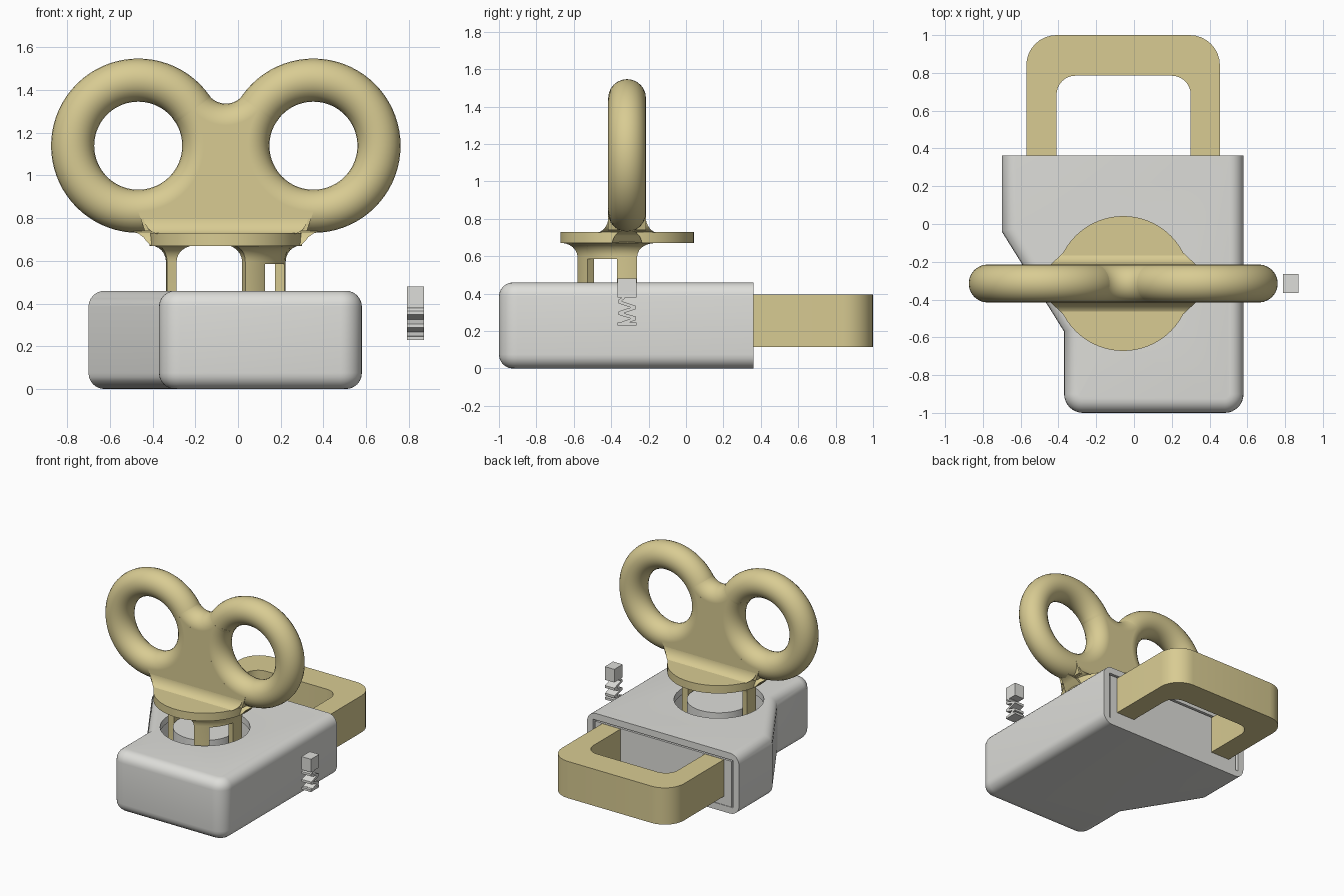
import bpy, bmesh, math
from math import sin, cos, radians, pi

if "Cube" in bpy.data.objects:
    bpy.data.objects.remove(bpy.data.objects["Cube"])

CX, CY = -0.057, -0.315  # turning axis of the key


def material(name, rgb):
    m = bpy.data.materials.new(name)
    m.diffuse_color = (*rgb, 1)
    m.use_nodes = True
    m.node_tree.nodes["Principled BSDF"].inputs["Base Color"].default_value = m.diffuse_color
    return m


GREY = material("light grey", (0.73, 0.73, 0.70))
TAN = material("sand tan", (0.69, 0.60, 0.29))


def finish(bm, name, mat, smooth=True):
    bmesh.ops.recalc_face_normals(bm, faces=bm.faces)
    me = bpy.data.meshes.new(name)
    bm.to_mesh(me)
    bm.free()
    ob = bpy.data.objects.new(name, me)
    bpy.context.collection.objects.link(ob)
    me.materials.append(mat)
    if smooth:
        shade(ob)
    return ob


def shade(ob):
    bpy.ops.object.select_all(action='DESELECT')
    bpy.context.view_layer.objects.active = ob
    ob.select_set(True)
    bpy.ops.object.shade_smooth_by_angle(angle=radians(26))


def loft(rows):
    """Closed solid through rings of equal length."""
    bm = bmesh.new()
    rings = [[bm.verts.new(p) for p in r] for r in rows]
    n = len(rings[0])
    for a, b in zip(rings, rings[1:]):
        for i in range(n):
            j = (i + 1) % n
            bm.faces.new((a[i], a[j], b[j], b[i]))
    bm.faces.new(rings[0][::-1])
    bm.faces.new(rings[-1])
    return bm


def prism(pts, z0, z1):
    return loft([[(x, y, z) for x, y in pts] for z in (z0, z1)])


def box(x0, x1, y0, y1):
    return [(x0, y0), (x1, y0), (x1, y1), (x0, y1)]


def arc(cx, cy, r, a0, a1, n):
    return [(cx + r * cos(radians(a0 + (a1 - a0) * i / n)),
             cy + r * sin(radians(a0 + (a1 - a0) * i / n))) for i in range(n + 1)]


# --- lock case: rounded block, open at the back, hollow ---
BACK, TOP, ROUND = 0.362, 0.46, 0.075


def case_outline(d):
    return [(0.58 - d, BACK), (-0.70 + d, BACK), (-0.70 + d, -0.04 + 0.286 * d),
            (-0.37 + d, -0.57 + 0.286 * d)] + \
        arc(-0.27, -0.90, 0.10 - d, 180, 270, 8) + arc(0.48, -0.90, 0.10 - d, 270, 360, 8)


levels = [(ROUND * (1 - cos(radians(t))), ROUND * (1 - sin(radians(t)))) for t in range(0, 91, 15)]
rows = [(z, d) for z, d in levels] + [(TOP - z, d) for z, d in levels[::-1]]
case = finish(loft([[(x, y, z) for x, y in case_outline(d)] for z, d in rows]),
              "lock_case", GREY, False)
cutters = [
    finish(prism([(-0.65, 0.5), (-0.65, -0.06), (-0.32, -0.59), (-0.32, -0.92),
                  (0.53, -0.92), (0.53, 0.5)], 0.05, 0.41), "cavity_cutter", GREY, False),
    finish(prism(arc(CX, CY, 0.31, 0, 352.5, 47), 0.3, 0.6), "key_hole_cutter", GREY, False)]
for c in cutters:
    c.hide_render = True
    mod = case.modifiers.new("cut", 'BOOLEAN')
    mod.operation, mod.solver, mod.object = 'DIFFERENCE', 'EXACT', c
bpy.ops.object.select_all(action='DESELECT')
bpy.context.view_layer.objects.active = case
case.select_set(True)
bpy.ops.object.convert(target='MESH')
for c in cutters:
    bpy.data.objects.remove(c)
shade(case)

# --- core standing inside the key hole, leaving a ring-shaped groove ---
finish(prism(arc(CX, CY, 0.222, 0, 352.5, 47), 0.04, TOP), "lock_core", GREY)

# --- plate closing the back, with a narrow slit around it ---
finish(prism(box(-0.634, 0.514, 0.31, 0.358), 0.04, 0.398), "back_plate", GREY)

# --- U-shaped latch sliding out of the back ---
outer = arc(0.295, 0.84, 0.16, 0, 90, 8) + arc(-0.41, 0.84, 0.16, 90, 180, 8)
inner = arc(-0.31, 0.685, 0.10, 180, 90, 8) + arc(0.20, 0.685, 0.10, 90, 0, 8)
finish(prism([(0.455, 0)] + outer + [(-0.57, 0), (-0.41, 0)] + inner + [(0.30, 0)],
             0.115, 0.395), "latch_loop", TAN)

# --- key rings ---
RING_Z, HALF, R, TUBE = 1.139, 0.41, 0.307, 0.101
for side, label in ((-1, "left"), (1, "right")):
    bpy.ops.mesh.primitive_torus_add(major_radius=R, minor_radius=TUBE, major_segments=72,
                                     minor_segments=24, rotation=(pi / 2, 0, 0),
                                     location=(CX + side * HALF, CY, RING_Z))
    ob = bpy.context.object
    ob.name = label + "_key_ring"
    ob.data.materials.append(TAN)
    shade(ob)

# --- flat web between the rings ---
half = arc(HALF, RING_Z, R, 144.4, 270, 24)
outline = arc(0, 1.435, 0.2, -144.4, -35.6, 14) + half[1:]
outline += [(HALF - 0.03, 0.74), (0.03 - HALF, 0.74)]
outline += [(-x, z) for x, z in half[:0:-1]]
finish(loft([[(CX + x, y, z) for x, z in outline] for y in (CY - TUBE, CY + TUBE)]),
       "key_web", TAN)

# --- rounded saddle along the web's top edge ---
rows = []
for i in range(25):
    a = radians(-146 + 112 * i / 24)
    rows.append([(CX + (0.2 + TUBE * cos(t)) * cos(a), CY + TUBE * sin(t),
                  1.435 + (0.2 + TUBE * cos(t)) * sin(a))
                 for t in (2 * pi * k / 24 for k in range(24))])
finish(loft(rows), "web_saddle", TAN)

# --- disc under the rings ---
finish(prism(arc(CX, CY, 0.357, 0, 354.375, 63), 0.67, 0.73), "key_disc", TAN)


def rect_ring(hx, hy, z):
    return [(CX + sx * hx, CY + sy * hy, z) for sx, sy in ((-1, -1), (1, -1), (1, 1), (-1, 1))]


# --- flares blending web into disc, and ring bottoms into its rim ---
rows = []
for i in range(9):
    t = radians(90 * i / 8)
    f = 1 - sin(t)
    rows.append(rect_ring(0.385 - 0.075 * f, 0.1 + 0.07 * f, 0.725 + 0.085 * (1 - cos(t))))
finish(loft(rows), "web_flare", TAN)
finish(loft([rect_ring(w, d, z) for w, d, z in
             ((0.35, 0.08, 0.671), (0.37, 0.075, 0.69), (0.385, 0.065, 0.71),
              (0.41, 0.05, 0.728), (0.43, 0.04, 0.736), (0.43, 0.04, 0.78))]), "ring_flare", TAN)


# --- legs: ring sectors that flare out under the disc ---
def sector(name, a0, a1, z0):
    rows = []
    levels = [(z0, 0.0)] + [(0.595 + 0.076 * sin(radians(t)), 0.07 * (1 - cos(radians(t))))
                            for t in range(0, 91, 15)]
    for z, f in levels:
        da = math.degrees(f / 0.26)
        pts = arc(CX, CY, 0.28 + f, a0 - da, a1 + da, 12) + \
            arc(CX, CY, 0.235 - f, a1 + da, a0 - da, 12)
        rows.append([(x, y, z) for x, y in pts])
    finish(loft(rows), name, TAN)


for name, a in (("left_leg", 180), ("right_leg", 0), ("front_leg", -60)):
    sector(name, a - 11, a + 11, 0.12)
sector("leg_bridge", -71, 11, 0.585)

# --- loose spring pin beside the case ---
X0, X1 = 0.79, 0.87
finish(prism(box(X0, X1, -0.365, -0.265), 0.38, 0.48), "pin_block", GREY)
zig = [(-0.325, 0.385), (-0.362, 0.357), (-0.268, 0.326), (-0.362, 0.296),
       (-0.268, 0.268), (-0.345, 0.24)]
for i, ((ya, za), (yb, zb)) in enumerate(zip(zig, zig[1:])):
    h = 0.009
    quad = [(ya, za - h), (yb, zb - h), (yb, zb + h), (ya, za + h)]
    finish(loft([[(x, y, z) for y, z in quad] for x in (X0, X1)]),
           "pin_spring_%d" % (i + 1), GREY, False)
finish(prism(box(X0, X1, -0.365, -0.265), 0.23, 0.247), "pin_foot", GREY)
